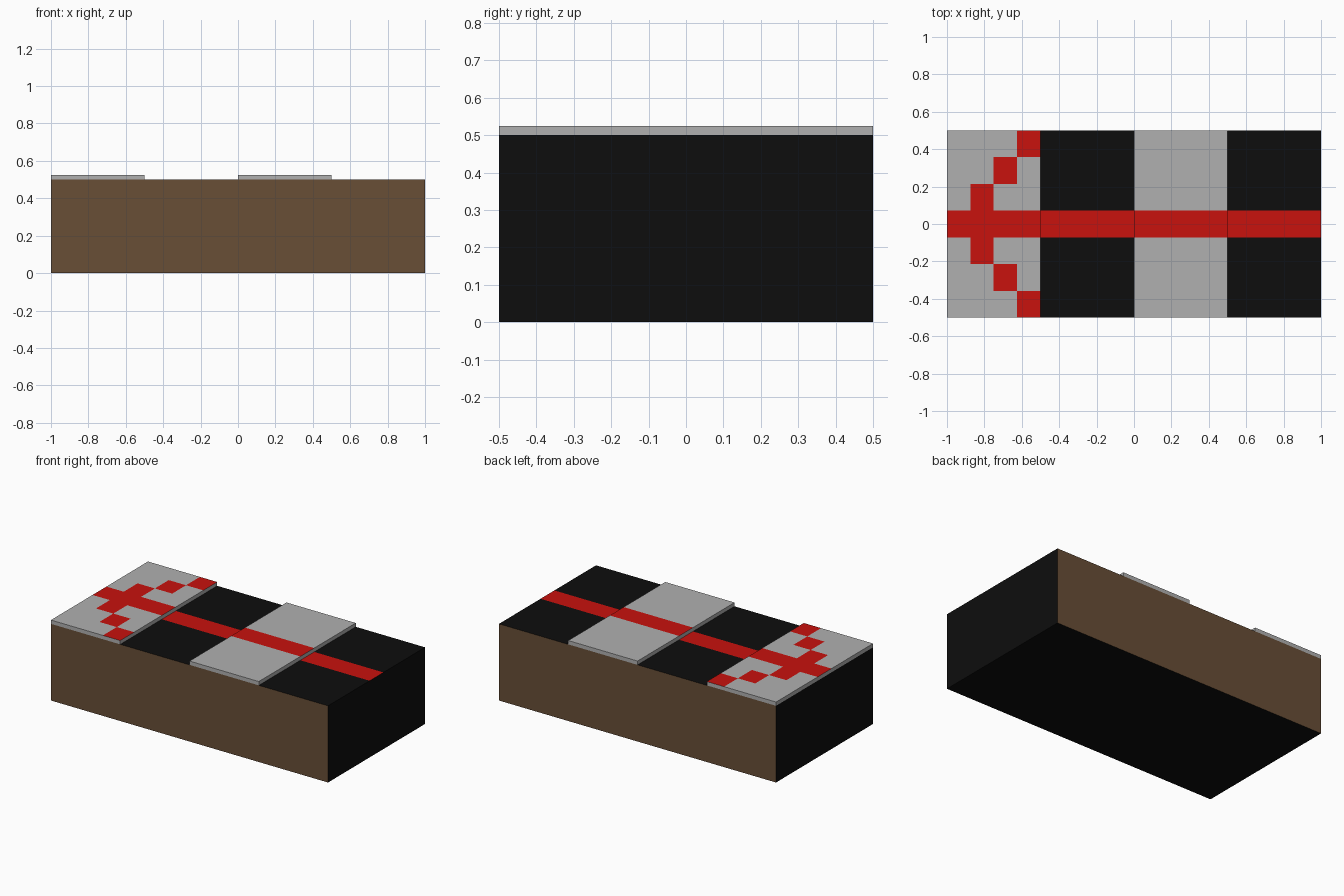
import bpy
import bmesh
from mathutils import Matrix, Vector

if "Cube" in bpy.data.objects:
    bpy.data.objects.remove(bpy.data.objects["Cube"])


def material(name, rgb):
    mat = bpy.data.materials.new(name)
    mat.diffuse_color = (*rgb, 1.0)
    mat.use_nodes = True
    mat.node_tree.nodes["Principled BSDF"].inputs["Base Color"].default_value = mat.diffuse_color
    return mat


BLACK = material("black", (0.004, 0.004, 0.004))
BROWN = material("brown", (0.14, 0.077, 0.037))
GREY = material("grey", (0.434, 0.434, 0.434))
RED = material("red", (0.58, 0.006, 0.004))

ROW = 1 / 7      # pattern cell depth along y
COL = 0.125      # pattern cell width along x


def block(name, x0, x1, z0, z1, mats, pick, x_cuts=(), y_cuts=()):
    """Box over the full depth, cut into cells; pick() gives each face its colour."""
    bm = bmesh.new()
    size = Vector((x1 - x0, 1, z1 - z0))
    centre = Vector(((x0 + x1) / 2, 0, (z0 + z1) / 2))
    bmesh.ops.create_cube(
        bm, size=1, matrix=Matrix.Translation(centre) @ Matrix.Diagonal((*size, 1)))
    cuts = [((x, 0, 0), (1, 0, 0)) for x in x_cuts]
    cuts += [((0, y, 0), (0, 1, 0)) for y in y_cuts]
    for co, no in cuts:
        bmesh.ops.bisect_plane(
            bm, geom=bm.verts[:] + bm.edges[:] + bm.faces[:],
            plane_co=co, plane_no=no)
    bm.normal_update()
    for face in bm.faces:
        face.material_index = pick(face.calc_center_median(), face.normal)
    mesh = bpy.data.meshes.new(name)
    bm.to_mesh(mesh)
    bm.free()
    for mat in mats:
        mesh.materials.append(mat)
    obj = bpy.data.objects.new(name, mesh)
    bpy.context.collection.objects.link(obj)
    return obj


def stripe(c, n):
    return int(n.z > 0.5 and abs(c.y) < ROW / 2)


def body_colour(c, n):
    return 2 if abs(n.y) > 0.5 else stripe(c, n)


def arrow(c, n):
    # stripe plus diagonal barbs stepping outwards one row per column
    column = int((c.x + 1) / COL)
    row = round(abs(c.y) / ROW)
    return int(n.z > 0.5 and row in (0, column))


stripe_cuts = (-ROW / 2, ROW / 2)

# Main block: black with brown long sides and a red stripe on top
block("body", -1, 1, 0, 0.5, (BLACK, RED, BROWN), body_colour, y_cuts=stripe_cuts)

# Thin raised pads
block("arrow_pad", -1, -0.5, 0.5, 0.525, (GREY, RED), arrow,
      x_cuts=[-1 + COL * i for i in range(1, 4)],
      y_cuts=[(i - 2.5) * ROW for i in range(6)])
block("stripe_pad", 0, 0.5, 0.5, 0.525, (GREY, RED), stripe, y_cuts=stripe_cuts)
